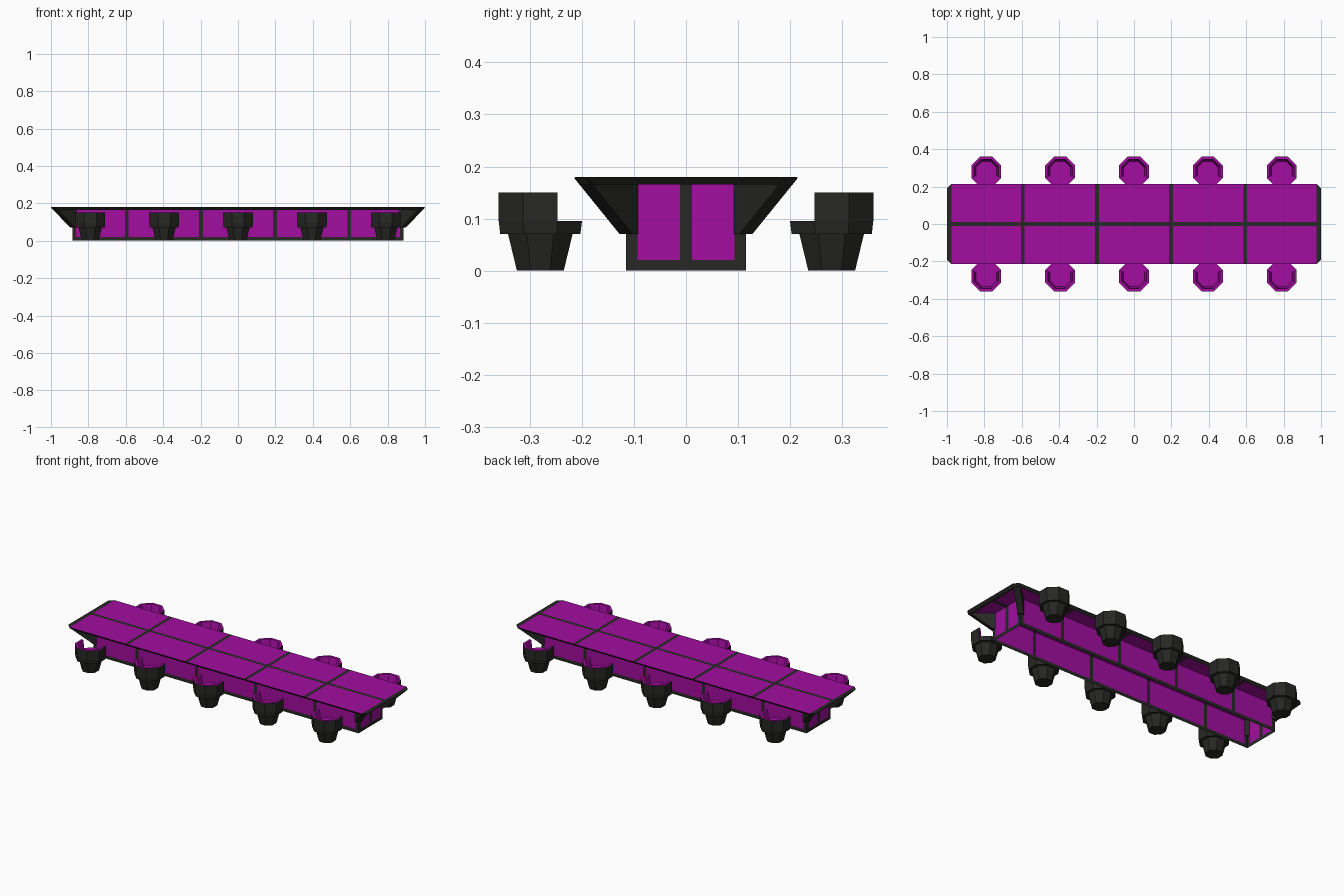
import bpy, bmesh, math
from mathutils import Vector

if "Cube" in bpy.data.objects:
    bpy.data.objects.remove(bpy.data.objects["Cube"])

def material(name, rgb):
    m = bpy.data.materials.new(name)
    m.diffuse_color = (*rgb, 1)
    m.use_nodes = True
    m.node_tree.nodes["Principled BSDF"].inputs["Base Color"].default_value = m.diffuse_color
    return m

DARK = material("dark_frame", (0.02, 0.02, 0.018))
PURPLE = material("purple_panel", (0.36, 0.004, 0.35))

def make_mesh(name, bm, normals=True):
    if normals:
        bmesh.ops.recalc_face_normals(bm, faces=bm.faces)
    me = bpy.data.meshes.new(name)
    bm.to_mesh(me)
    bm.free()
    me.materials.append(DARK)
    me.materials.append(PURPLE)
    return me

def add_object(name, me, loc=(0, 0, 0), rot=0):
    ob = bpy.data.objects.new(name, me)
    ob.location = loc
    ob.rotation_euler.z = rot
    bpy.context.collection.objects.link(ob)
    return ob

def face(bm, pts, mat):
    bm.faces.new([bm.verts.new(p) for p in pts]).material_index = mat

def panel_grid(bm, us, vs, place, v_shift=0):
    # strips alternate frame / panel along both directions
    for i in range(len(us) - 1):
        for j in range(len(vs) - 1):
            mat = 1 if i % 2 and (j + v_shift) % 2 else 0
            face(bm, [place(us[i + a], vs[j + b]) for a, b in ((0, 0), (1, 0), (1, 1), (0, 1))], mat)

def weld(bm):
    bmesh.ops.remove_doubles(bm, verts=bm.verts, dist=1e-5)

seams = [s + d for s in (-0.595, -0.198, 0.198, 0.595) for d in (-0.01, 0.01)]
TOP, UNDER = 0.18, 0.165
BX, BY = 0.885, 0.115

# Table top: panelled upper side, bevelled dark rim, panelled underside
bm = bmesh.new()

def plate(ex, ey, z, cut=0.025):
    def place(x, y):
        if abs(x) >= ex - 1e-6 and abs(y) >= ey - 1e-6:
            y = math.copysign(ey - cut, y)
        return (x, y, z)
    xs = [-ex, -0.975] + seams + [0.975, ex]
    panel_grid(bm, xs, [-ey, -0.01, 0.01, ey], place, 1)

def outline(ex, ey, z, cut=0.025):
    return [(0.975, ey, z), (ex, ey - cut, z), (ex, cut - ey, z), (0.975, -ey, z),
            (-0.975, -ey, z), (-ex, cut - ey, z), (-ex, ey - cut, z), (-0.975, ey, z)]

plate(1.0, 0.215, TOP)
plate(0.985, 0.202, UNDER)
a, b = outline(1.0, 0.215, TOP), outline(0.985, 0.202, UNDER)
for i in range(8):
    k = (i + 1) % 8
    face(bm, [a[i], a[k], b[k], b[i]], 0)
weld(bm)
add_object("table_top", make_mesh("table_top", bm))

# Table body: four panelled walls, open underneath
bm = bmesh.new()
zs = [0, 0.02, UNDER]
for s in (-1, 1):
    panel_grid(bm, [-BX, -0.865] + seams + [0.865, BX], zs, lambda x, z: (x, s * BY, z))
    panel_grid(bm, [-BY, -0.093, -0.012, 0.012, 0.093, BY], zs, lambda y, z: (s * BX, y, z))
weld(bm)
add_object("table_body", make_mesh("table_body", bm))

# Corner braces: triangular gussets running diagonally under the top
for n, (sx, sy) in enumerate(((1, 1), (-1, 1), (-1, -1), (1, -1))):
    bm = bmesh.new()
    tri = [(BX - 0.01, BY - 0.01, 0.168), (0.9875, 0.2025, 0.178), (BX, BY, 0.07), (BX - 0.01, BY - 0.01, 0.07)]
    sides = []
    for o in (-0.0125, 0.0125):
        sides.append([bm.verts.new((sx * (x + o), sy * (y - o), z)) for x, y, z in tri])
        bm.faces.new(sides[-1])
    for i in range(4):
        k = (i + 1) % 4
        bm.faces.new([sides[0][i], sides[0][k], sides[1][k], sides[1][i]])
    add_object(f"corner_brace_{n + 1}", make_mesh("corner_brace", bm))

# Seat: octagonal stepped tub with a five-sided low back
def oct_pt(k, apothem, z):
    r, t = apothem / math.cos(math.pi / 8), math.radians(-22.5 + 45 * k)
    return Vector((r * math.cos(t), r * math.sin(t), z))

bm = bmesh.new()
rings = [(0.045, 0), (0.062, 0.07), (0.077, 0.07), (0.08, 0.095)]
for (r0, z0), (r1, z1) in zip(rings, rings[1:]):
    for k in range(8):
        face(bm, [oct_pt(k, r0, z0), oct_pt(k + 1, r0, z0), oct_pt(k + 1, r1, z1), oct_pt(k, r1, z1)], 0)
face(bm, [oct_pt(k, 0.045, 0) for k in range(8)], 0)
face(bm, [oct_pt(k, 0.08, 0.095) for k in range(8)], 1)
weld(bm)
tub = make_mesh("seat_tub", bm)

bm = bmesh.new()
section = [(0.08, 0.095), (0.08, 0.15), (0.066, 0.15), (0.055, 0.095)]
for k in range(5):
    for i in range(3):
        (r0, z0), (r1, z1) = section[i], section[i + 1]
        face(bm, [oct_pt(k, r0, z0), oct_pt(k + 1, r0, z0), oct_pt(k + 1, r1, z1), oct_pt(k, r1, z1)], min(i, 1))
for k in (0, 5):
    face(bm, [oct_pt(k, r, z) for r, z in section], 1)
weld(bm)
back = make_mesh("seat_back", bm)

# Five seats along each long side, backs facing outwards
for side, rot in ((1, 0), (-1, math.pi)):
    for i in range(5):
        loc = ((i - 2) * 0.395, side * 0.28, 0)
        tag = f"{'rear' if side > 0 else 'front'}_{i + 1}"
        add_object(f"seat_tub_{tag}", tub, loc, rot)
        add_object(f"seat_back_{tag}", back, loc, rot)
